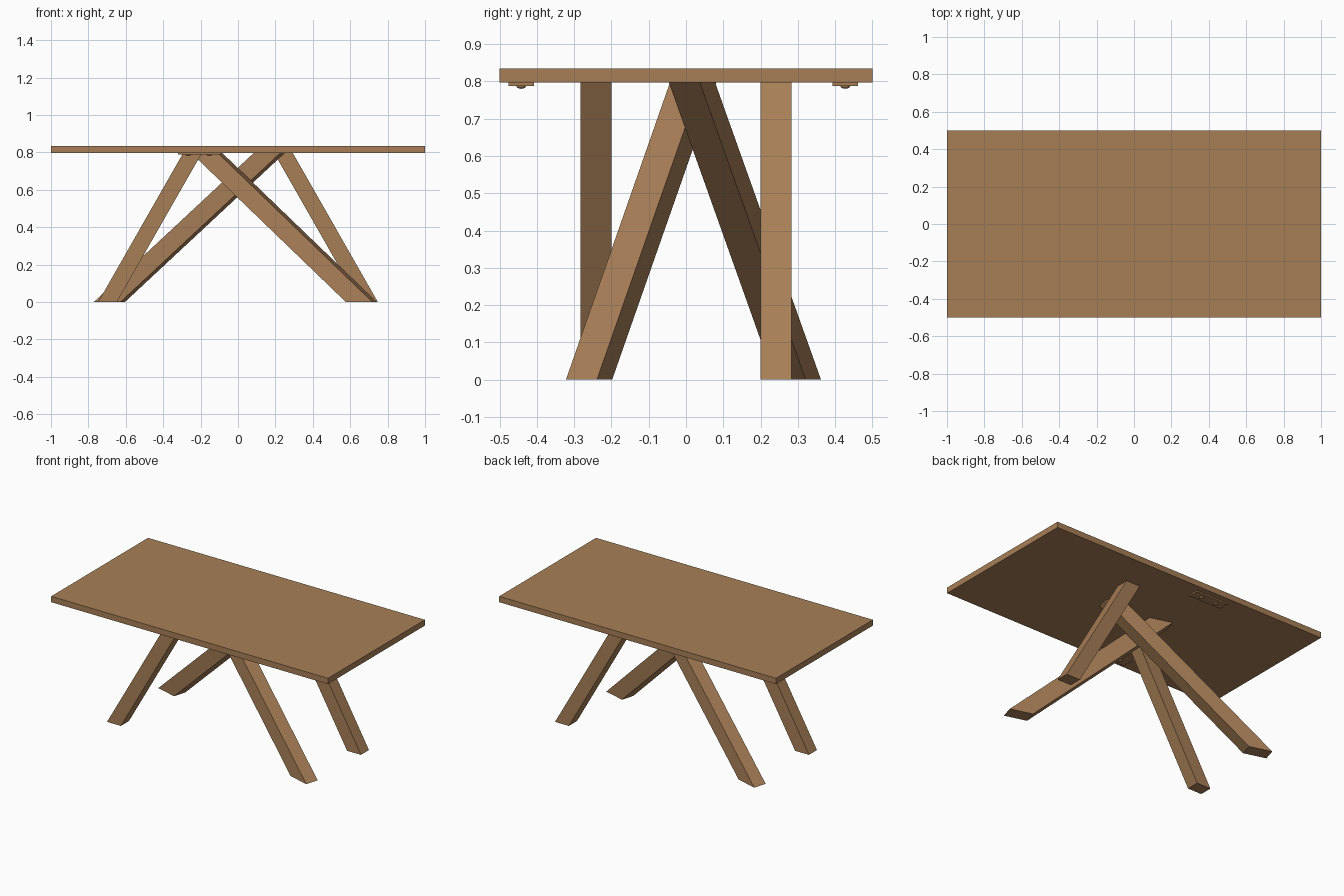
import bpy, bmesh
from mathutils import Vector

if "Cube" in bpy.data.objects:
    bpy.data.objects.remove(bpy.data.objects["Cube"])

wood = bpy.data.materials.new("warm brown wood")
wood.diffuse_color = (0.39, 0.212, 0.096, 1)
wood.use_nodes = True
wood.node_tree.nodes["Principled BSDF"].inputs["Base Color"].default_value = wood.diffuse_color
UNDER = 0.797  # height of the tabletop underside


def finish(bm, name):
    bmesh.ops.recalc_face_normals(bm, faces=bm.faces)
    me = bpy.data.meshes.new(name)
    bm.to_mesh(me)
    bm.free()
    me.materials.append(wood)
    ob = bpy.data.objects.new(name, me)
    bpy.context.collection.objects.link(ob)
    return ob


def prism(name, outline, z0, z1, shift=(0, 0)):
    """Sweep a horizontal outline from z0 to z1, sheared sideways by shift."""
    bm = bmesh.new()
    face = bm.faces.new([bm.verts.new((x, y, z0)) for x, y in outline])
    geo = bmesh.ops.extrude_face_region(bm, geom=[face])["geom"]
    top = [v for v in geo if isinstance(v, bmesh.types.BMVert)]
    bmesh.ops.translate(bm, verts=top, vec=Vector((*shift, z1 - z0)))
    return finish(bm, name)


def rect(x0, x1, y0, y1):
    return [(x0, y0), (x1, y0), (x1, y1), (x0, y1)]


# tabletop
prism("tabletop", rect(-1, 1, -0.5, 0.5), UNDER, 0.835)

# short legs, leaning only along the length
prism("front_left_leg", rect(-0.748, -0.648, -0.283, -0.2), 0, UNDER, (0.455, 0))
prism("back_right_leg", rect(0.648, 0.748, 0.2, 0.283), 0, UNDER, (-0.455, 0))

# long crossing legs, leaning both ways
section = [(0.577, -0.281), (0.719, -0.322), (0.743, -0.239), (0.601, -0.198)]
prism("front_right_crossing_leg", section, 0, UNDER, (-0.827, 0.279))
turned = [(-x - 0.028, -y + 0.04) for x, y in section]
prism("back_left_crossing_leg", turned, 0, UNDER, (0.855, -0.284))

# small plates under the long edges, each with two domed screws
for side, yc in (("front", -0.442), ("back", 0.427)):
    prism(side + "_plate", rect(-0.322, -0.092, yc - 0.034, yc + 0.034), 0.788, UNDER)
    for i, xc in enumerate((-0.265, -0.155)):
        bm = bmesh.new()
        bmesh.ops.create_uvsphere(bm, u_segments=16, v_segments=8, radius=1)
        bmesh.ops.scale(bm, verts=bm.verts, vec=(0.013, 0.013, 0.008))
        ob = finish(bm, f"{side}_screw_{i + 1}")
        ob.location = (xc, yc, 0.788)
        for p in ob.data.polygons:
            p.use_smooth = True
